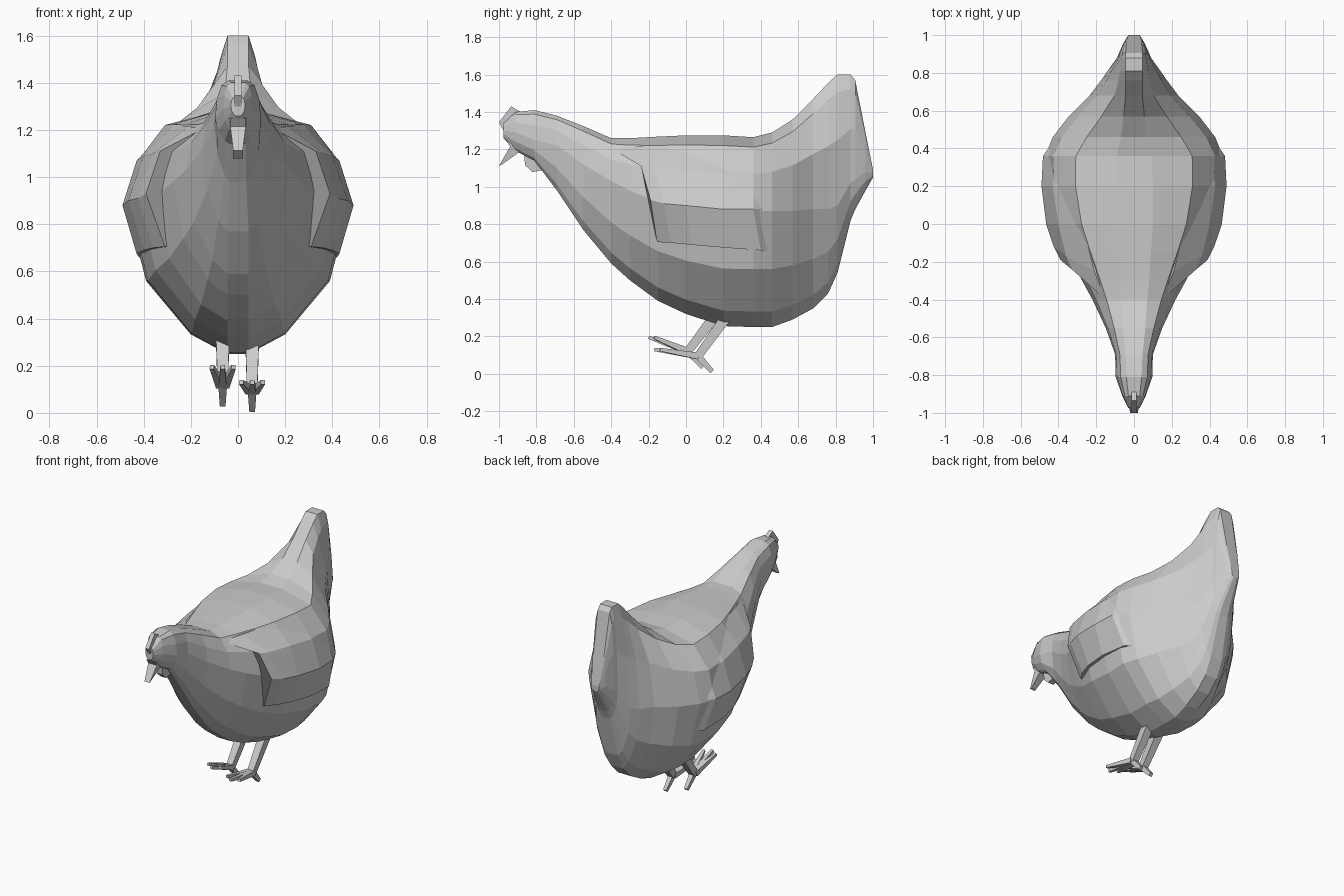
import bpy, bmesh
from math import sin, cos, radians
from mathutils import Vector


def loft(name, rings):
    """Skin equal-length closed rings and cap both ends."""
    bm = bmesh.new()
    loops = [[bm.verts.new(p) for p in ring] for ring in rings]
    n = len(loops[0])
    for a, b in zip(loops, loops[1:]):
        for i in range(n):
            j = (i + 1) % n
            bm.faces.new((a[i], a[j], b[j], b[i]))
    bm.faces.new(loops[0])
    bm.faces.new(loops[-1][::-1])
    bmesh.ops.recalc_face_normals(bm, faces=bm.faces[:])
    mesh = bpy.data.meshes.new(name)
    bm.to_mesh(mesh)
    bm.free()
    ob = bpy.data.objects.new(name, mesh)
    bpy.context.collection.objects.link(ob)
    return ob


def body_ring(y, zb, zt, w, zw, top, p):
    """Section: bottom, top, half width and its height, ridge half width, upper power."""
    half = []
    bot = min(0.045, 0.35 * w)
    for a in (90, 60, 30, 0, -30, -60, -90):
        c, s = max(0, cos(radians(a))), sin(radians(a))
        if a > 0:
            half.append((top + (w - top) * c ** p, zw + (zt - zw) * s))
        else:
            half.append((bot + (w - bot) * c ** 1.45, zw + (zw - zb) * s))
    return [(x, y, z) for x, z in half] + [(-x, y, z) for x, z in half[::-1]]


def bar(name, a, b, ra, rb):
    """Tapered four-sided bar from a to b."""
    a, b = Vector(a), Vector(b)
    d = (b - a).normalized()
    side = d.cross(Vector((0, 0, 1))).normalized()
    up = side.cross(d)
    return loft(name, [[c + r * (sx * side + sz * up)
                        for sx, sz in ((-1, -1), (1, -1), (1, 1), (-1, 1))]
                       for c, r in ((a, ra), (b, rb))])


# Body with head, neck and upright tail
loft("body", [body_ring(*s) for s in (
    (-0.975, 1.26, 1.34, 0.03, 1.30, 0.015, 1.0),
    (-0.91, 1.19, 1.40, 0.062, 1.29, 0.03, 0.9),
    (-0.81, 1.14, 1.41, 0.097, 1.25, 0.04, 0.9),
    (-0.69, 0.98, 1.38, 0.10, 1.22, 0.045, 0.9),
    (-0.55, 0.77, 1.325, 0.15, 1.12, 0.06, 1.0),
    (-0.40, 0.59, 1.26, 0.22, 1.03, 0.07, 1.0),
    (-0.30, 0.50, 1.26, 0.275, 0.98, 0.08, 1.0),
    (-0.15, 0.39, 1.268, 0.35, 0.92, 0.09, 0.9),
    (0.00, 0.32, 1.275, 0.42, 0.89, 0.10, 0.85),
    (0.20, 0.255, 1.275, 0.46, 0.87, 0.10, 0.78),
    (0.36, 0.25, 1.265, 0.47, 0.87, 0.09, 0.8),
    (0.46, 0.25, 1.29, 0.43, 0.87, 0.07, 1.0),
    (0.57, 0.29, 1.36, 0.345, 0.87, 0.055, 1.3),
    (0.68, 0.35, 1.47, 0.235, 0.88, 0.045, 1.7),
    (0.76, 0.43, 1.555, 0.175, 0.88, 0.045, 1.8),
    (0.81, 0.54, 1.60, 0.14, 0.90, 0.045, 1.7),
    (0.88, 0.82, 1.60, 0.09, 1.02, 0.045, 1.2),
    (0.905, 0.88, 1.57, 0.08, 1.04, 0.045, 1.0),
    (0.96, 0.98, 1.29, 0.055, 1.08, 0.04, 1.0),
    (1.00, 1.05, 1.09, 0.03, 1.07, 0.03, 1.0))])

# Folded wings: outer (y, z, x) points from top to lower edge
wing = (
    ((-0.40, 1.205, 0.15), (-0.24, 1.11, 0.33), (-0.19, 0.93, 0.39), (-0.155, 0.705, 0.31)),
    ((-0.25, 1.215, 0.21), (-0.17, 1.10, 0.36), (-0.12, 0.91, 0.425), (-0.08, 0.70, 0.36)),
    ((0.00, 1.215, 0.275), (0.00, 1.09, 0.40), (0.00, 0.90, 0.465), (0.03, 0.69, 0.40)),
    ((0.20, 1.205, 0.30), (0.20, 1.07, 0.43), (0.20, 0.88, 0.49), (0.20, 0.675, 0.43)),
    ((0.36, 1.19, 0.28), (0.36, 1.06, 0.41), (0.36, 0.88, 0.482), (0.40, 0.66, 0.42)),
    ((0.50, 1.15, 0.22), (0.50, 1.04, 0.32), (0.50, 0.88, 0.385), (0.47, 0.66, 0.36)))
for side, label in ((1, "left"), (-1, "right")):
    loft(label + "_wing", [
        [(side * x, y, z) for y, z, x in sec] +
        [(side * (x - 0.10), y + 0.01, z) for y, z, x in sec[::-1]] for sec in wing])


def fin(name, outline, hw):
    """Flat plate extruded across x."""
    return loft(name, [[(x, y, z) for y, z in outline] for x in (-hw, hw)])


# Comb, beak and wattle
fin("comb", ((-1.0, 1.345), (-0.935, 1.43), (-0.885, 1.40), (-0.92, 1.30), (-0.975, 1.30)), 0.014)
loft("beak", [
    [(-0.033, -0.965, 1.25), (0.033, -0.965, 1.25), (0.033, -0.88, 1.20), (-0.033, -0.88, 1.20)],
    [(-0.033, -0.94, 1.215), (0.033, -0.94, 1.215), (0.03, -0.885, 1.19), (-0.03, -0.885, 1.19)],
    [(-0.02, -1.0, 1.112), (0.02, -1.0, 1.112), (0.018, -0.985, 1.118), (-0.018, -0.985, 1.118)]])
fin("wattle", ((-0.87, 1.21), (-0.86, 1.115), (-0.82, 1.078), (-0.755, 1.092),
               (-0.74, 1.13), (-0.80, 1.22)), 0.022)

# Legs and feet: x, hip, ankle, toe tip, heel tip as (y, z)
for label, x, hip, ankle, toe, heel in (
        ("right", -0.065, (0.17, 0.33), (0.01, 0.12), (-0.20, 0.195), (0.09, 0.035)),
        ("left", 0.06, (0.22, 0.31), (0.065, 0.095), (-0.17, 0.13), (0.14, 0.012))):
    bar(label + "_leg", (x, *hip), (x, *ankle), 0.029, 0.022)
    for i, dx in enumerate((-0.046, 0, 0.046)):
        back = 0.03 if dx else 0.0
        bar(f"{label}_toe_{i + 1}", (x + dx * 0.2, *ankle),
            (x + dx, toe[0] + back, toe[1]), 0.018, 0.009)
    bar(label + "_heel_spur", (x, *ankle), (x, *heel), 0.018, 0.012)
